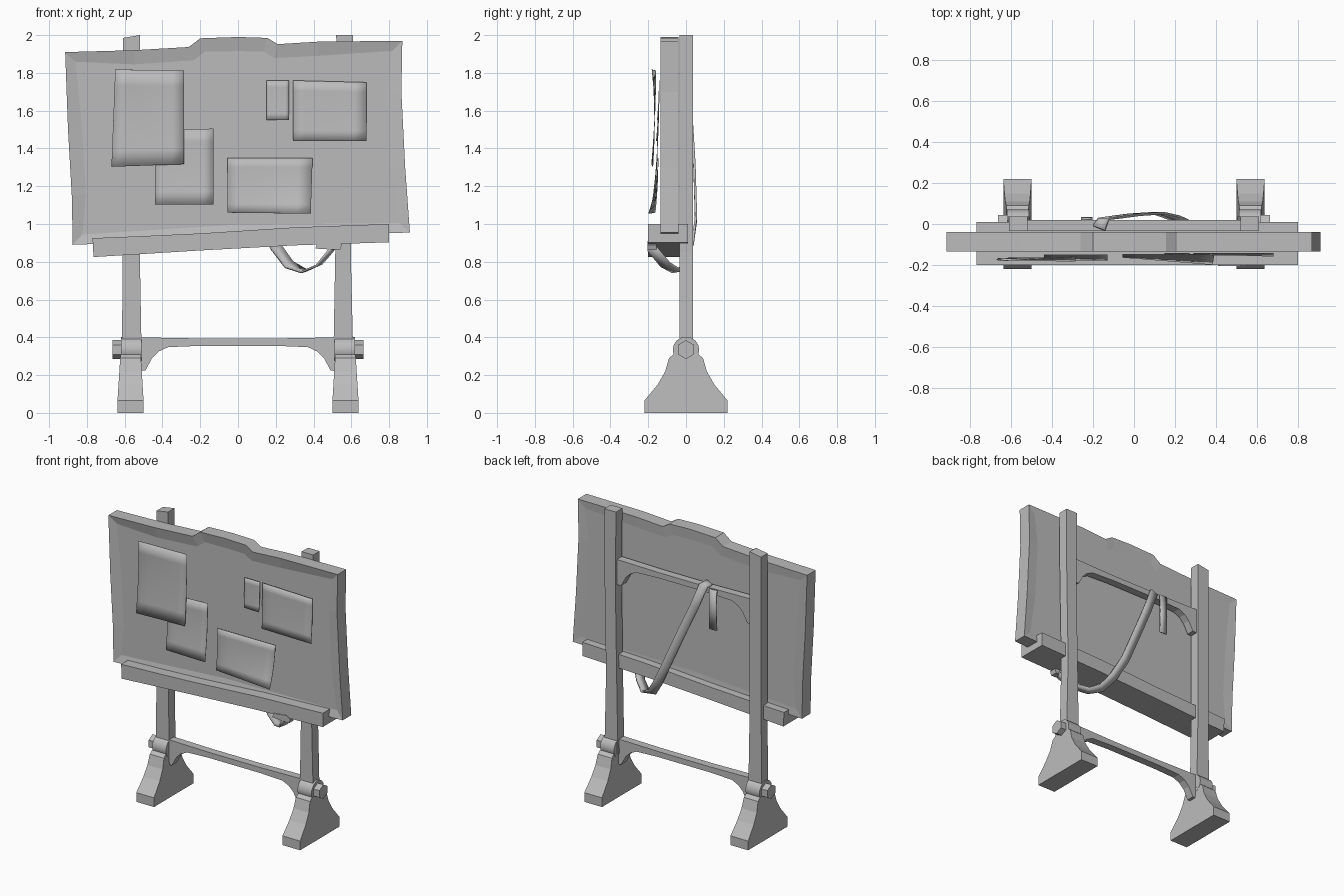
import bpy, bmesh, math
from mathutils import Vector

cube = bpy.data.objects.get("Cube")
if cube:
    bpy.data.objects.remove(cube)

grey = bpy.data.materials.new("plain grey")
grey.use_nodes = True
grey.diffuse_color = (0.5, 0.5, 0.5, 1)
grey.node_tree.nodes["Principled BSDF"].inputs["Base Color"].default_value = (0.5, 0.5, 0.5, 1)


def finish(name, bm, smooth=False, thickness=0):
    if not thickness:
        bmesh.ops.recalc_face_normals(bm, faces=bm.faces)
    mesh = bpy.data.meshes.new(name)
    bm.to_mesh(mesh)
    bm.free()
    mesh.materials.append(grey)
    obj = bpy.data.objects.new(name, mesh)
    bpy.context.collection.objects.link(obj)
    for poly in mesh.polygons:
        poly.use_smooth = smooth
    if thickness:
        mod = obj.modifiers.new("thickness", 'SOLIDIFY')
        mod.thickness = thickness
        mod.offset = 0
    return obj


def prism(points, axis, lo, hi):
    """Extrude a 2D outline along x (points are y, z) or y (points are x, z)."""
    bm = bmesh.new()
    place = (lambda p, d: (d, *p)) if axis == 'x' else (lambda p, d: (p[0], d, p[1]))
    face = bm.faces.new([bm.verts.new(place(p, lo)) for p in points])
    out = bmesh.ops.extrude_face_region(bm, geom=[face], use_keep_orig=True)
    step = Vector(place((0, 0), hi - lo))
    bmesh.ops.translate(bm, vec=step, verts=[v for v in out['geom'] if isinstance(v, bmesh.types.BMVert)])
    bmesh.ops.recalc_face_normals(bm, faces=bm.faces)
    return bm


def ring(radius, n, height, start=0.0):
    return [(radius * math.sin(start + 2 * math.pi * i / n),
             height + radius * math.cos(start + 2 * math.pi * i / n)) for i in range(n)]


# Crooked board with a shallow recess on both faces
outline = [(-0.875, 0.89), (0, 0.922), (0.91, 0.955), (0.885, 1.3), (0.865, 1.7), (0.87, 1.97),
           (0.42, 1.965), (0.21, 1.952), (0.155, 1.985), (0, 1.99), (-0.2, 1.983), (-0.26, 1.937),
           (-0.55, 1.92), (-0.915, 1.91), (-0.9, 1.5), (-0.88, 1.15)]
bm = prism(outline, 'y', -0.135, -0.04)
for side, depth in ((-1, 0.016), (1, 0.006)):
    face = max(bm.faces, key=lambda f: f.calc_area() * (f.normal.y * side > 0.9))
    bmesh.ops.inset_individual(bm, faces=[face], thickness=0.075)
    bmesh.ops.translate(bm, vec=(0, -side * depth, 0), verts=face.verts)
finish("board", bm)

# Sloping tray under the board
tray = [(-0.765, 0.825), (-0.2, 0.86), (0.3, 0.887), (0.8, 0.903), (0.8, 1.0),
        (0.3, 0.982), (-0.2, 0.95), (-0.5, 0.936), (-0.77, 0.925)]
finish("tray", prism(tray, 'y', -0.2, 0.01))

# Posts
left_post = [(0.52, 2), (0.61, 2), (0.61, 1.6), (0.597, 0.85), (0.61, 0.3), (0.505, 0.3), (0.515, 0.85), (0.525, 1.5)]
right_post = [(-0.61, 1.985), (-0.52, 2), (-0.52, 0.85), (-0.51, 0.3), (-0.615, 0.3), (-0.61, 0.85)]
finish("left_post", prism(left_post, 'y', -0.035, 0.036))
finish("right_post", prism(right_post, 'y', -0.035, 0.036))

# Feet, collars and hexagonal bolts
half_foot = [(0.22, 0), (0.22, 0.065), (0.15, 0.15), (0.11, 0.22), (0.09, 0.29), (0.065, 0.31)]
foot = half_foot + [(-y, z) for y, z in reversed(half_foot)]
for side, label in ((1, "left"), (-1, "right")):
    bm = prism(foot, 'x', side * 0.5, side * 0.638)
    for v in bm.verts:
        v.co.x = side * 0.567 + (v.co.x - side * 0.567) * (1 - 0.9 * max(v.co.z - 0.065, 0))
    finish(label + "_foot", bm)
    collar = finish(label + "_collar", prism(ring(0.07, 16, 0.333), 'x', side * 0.512, side * 0.62))
    for poly in collar.data.polygons:
        poly.use_smooth = len(poly.vertices) == 4
    finish(label + "_bolt", prism(ring(0.05, 6, 0.335), 'x', side * 0.6, side * 0.665))

# Arched crossbars, low and high
half_arch = [(0.53, 0.22), (0.49, 0.225), (0.455, 0.29), (0.42, 0.325), (0.37, 0.348), (0.2, 0.355)]
arch = half_arch + [(-x, z) for x, z in reversed(half_arch)]
arch += [(-0.53, 0.4), (-0.2, 0.394), (0.2, 0.394), (0.53, 0.4)]
for name, lift in (("lower_crossbar", 0), ("upper_crossbar", 1.26)):
    finish(name, prism([(x, z + lift) for x, z in arch], 'y', -0.035, 0.02))


# Curled paper sheets: corners run bottom left, bottom right, top right, top left
def paper(name, corners, base, curl):
    bm = bmesh.new()
    bmesh.ops.create_grid(bm, x_segments=6, y_segments=6, size=0.5)
    bl, br, tr, tl = [Vector(c) for c in corners]
    for v in bm.verts:
        s, t = v.co.x + 0.5, v.co.y + 0.5
        p = bl.lerp(br, s).lerp(tl.lerp(tr, s), t)
        low, high, right = curl
        y = base - low * (1 - t) ** 2 * (1 - right + right * s) - high * t ** 3 * (1 - s)
        v.co = (p.x, y, p.y)
    finish(name, bm, smooth=True, thickness=0.003)


paper("large_paper", [(-0.67, 1.303), (-0.285, 1.317), (-0.285, 1.812), (-0.65, 1.818)], -0.16, (0.022, 0.02, 0.3))
paper("small_paper", [(-0.44, 1.103), (-0.13, 1.103), (-0.13, 1.505), (-0.44, 1.495)], -0.15, (0.03, 0, 0.3))
paper("wide_paper", [(-0.055, 1.06), (0.385, 1.055), (0.395, 1.35), (-0.055, 1.35)], -0.148, (0.05, 0, 0.7))
paper("corner_paper", [(0.29, 1.44), (0.68, 1.44), (0.68, 1.75), (0.29, 1.76)], -0.142, (0.015, 0, 0.5))
paper("narrow_paper", [(0.15, 1.55), (0.27, 1.55), (0.27, 1.76), (0.15, 1.76)], -0.142, (0.01, 0, 0.5))


# Straps: a ribbon along a path, turning its face from start to end
def ribbon(name, path, faces, width):
    bm = bmesh.new()
    path = [Vector(p) for p in path]
    rows = []
    for i, p in enumerate(path):
        tangent = path[min(i + 1, len(path) - 1)] - path[max(i - 1, 0)]
        across = tangent.cross(Vector(faces[i])).normalized() * width / 2
        rows.append((bm.verts.new(p - across), bm.verts.new(p + across)))
    for a, b in zip(rows, rows[1:]):
        bm.faces.new((a[0], a[1], b[1], b[0]))
    finish(name, bm, smooth=True, thickness=0.012)


back, under = (0, 1, 0), (0, 0.2, -1)
ribbon("long_strap",
       [(-0.17, -0.02, 1.67), (-0.15, 0.025, 1.65), (-0.09, 0.033, 1.5), (0, 0.045, 1.3), (0.12, 0.053, 1.03),
        (0.2, 0.03, 0.88), (0.27, -0.01, 0.785), (0.35, -0.05, 0.75), (0.43, -0.11, 0.785), (0.5, -0.18, 0.87)],
       [(0, 0.3, 1), back, back, back, back, (0, 1, -0.4), (0, 0.7, -0.8), under, (0.4, 0, -0.9), (0.6, -0.2, -0.8)],
       0.06)
ribbon("short_strap", [(-0.23, 0.026, 1.65), (-0.23, 0.028, 1.5), (-0.23, 0.026, 1.37)], [back] * 3, 0.055)

# Strap buckle under the tray
buckle = [(0.41, 0.87), (0.54, 0.862), (0.55, 0.89), (0.52, 0.91), (0.42, 0.9)]
finish("buckle", prism(buckle, 'y', -0.205, -0.155))
